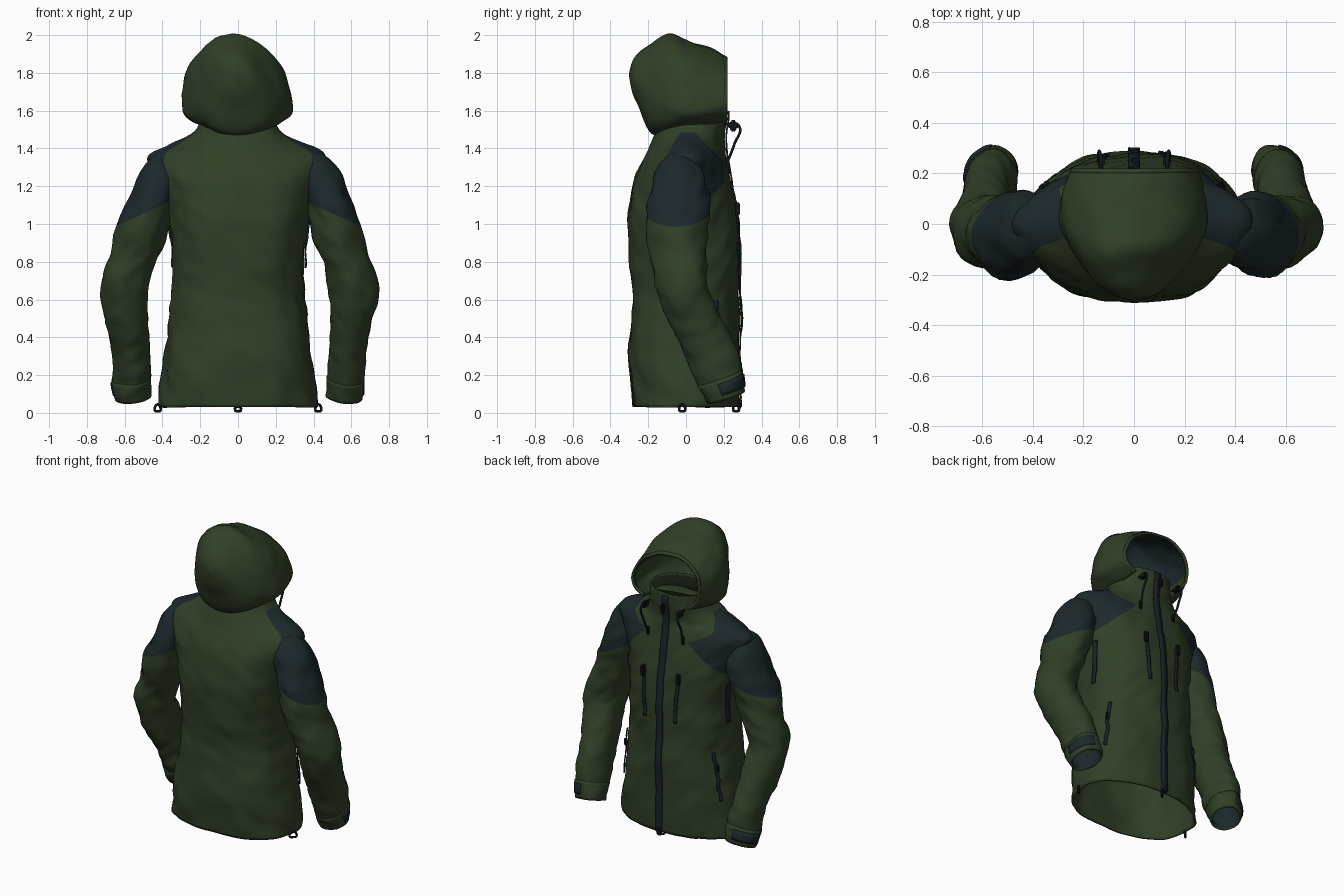
import bpy, bmesh, math
from mathutils import Vector, noise
from mathutils.bvhtree import BVHTree

if "Cube" in bpy.data.objects:
    bpy.data.objects.remove(bpy.data.objects["Cube"])


def material(name, rgb):
    m = bpy.data.materials.new(name)
    m.use_nodes = True
    m.diffuse_color = (*rgb, 1)
    m.node_tree.nodes["Principled BSDF"].inputs["Base Color"].default_value = (*rgb, 1)
    return m


GREEN = material("forest green", (0.030, 0.050, 0.020))
BLUE = material("slate blue", (0.012, 0.022, 0.025))
NAVY = material("zip navy", (0.010, 0.016, 0.021))
BLACK = material("hardware black", (0.006, 0.008, 0.009))


def spline(rows, t):
    """Catmull-Rom through rows of numbers, t from 0 to 1."""
    f = min(max(t, 0), 1) * (len(rows) - 1)
    i = min(int(f), len(rows) - 2)
    f -= i
    a, b, c, d = (rows[min(max(k, 0), len(rows) - 1)] for k in range(i - 1, i + 3))
    return [q + f * (r - p) / 2 + f * f * (2 * p - 5 * q + 4 * r - s) / 2
            + f ** 3 * (3 * q - p - 3 * r + s) / 2 for p, q, r, s in zip(a, b, c, d)]


def power(v, n):
    return math.copysign(abs(v) ** (2 / n), v)


def wrinkle(p, amp):
    return 1 + amp * noise.noise(Vector((p.x * 5, p.y * 5, p.z * 4))) \
        + amp * 0.6 * noise.noise(Vector((p.x * 9, p.y * 9, p.z * 13 + p.x * 9)))


def grid(point, rows, cols, closed=True, flip=False):
    bm = bmesh.new()
    n = cols if closed else cols + 1
    vs = [[bm.verts.new(point(i / rows, j / cols)) for j in range(n)] for i in range(rows + 1)]
    for i in range(rows):
        for j in range(cols):
            k = (j + 1) % n
            bm.faces.new((vs[i][j], vs[i][k], vs[i + 1][k], vs[i + 1][j]))
    bmesh.ops.remove_doubles(bm, verts=bm.verts[:], dist=1e-4)
    if flip:
        bmesh.ops.reverse_faces(bm, faces=bm.faces[:])
    return bm


def cut(bm, co, no):
    bmesh.ops.bisect_plane(bm, geom=bm.verts[:] + bm.edges[:] + bm.faces[:],
                           plane_co=co, plane_no=no)


def finish(bm, name, mats, thick=0, lining=0):
    me = bpy.data.meshes.new(name)
    bm.to_mesh(me)
    bm.free()
    ob = bpy.data.objects.new(name, me)
    bpy.context.collection.objects.link(ob)
    for m in mats:
        me.materials.append(m)
    if thick:
        s = ob.modifiers.new("thickness", "SOLIDIFY")
        s.thickness, s.offset, s.material_offset = thick, -1, lining
    bpy.ops.object.select_all(action="DESELECT")
    ob.select_set(True)
    bpy.context.view_layer.objects.active = ob
    bpy.ops.object.shade_smooth_by_angle(angle=math.radians(40))
    return ob


# Torso and collar: z, half width, back y, front y, squareness
TORSO = [(.03, .42, -.28, .27, 2.4), (.25, .4, -.305, .28, 2.4), (.5, .365, -.29, .28, 2.4),
         (.63, .345, -.275, .275, 2.4), (.8, .35, -.295, .28, 2.4), (1, .365, -.315, .272, 2.4),
         (1.2, .41, -.285, .24, 2.4), (1.32, .465, -.235, .215, 2.1), (1.38, .45, -.205, .205, 1.8),
         (1.43, .345, -.185, .2, 1.7), (1.48, .245, -.16, .205, 2), (1.53, .205, -.13, .215, 2.2),
         (1.61, .2, -.1, .215, 2.2)]


def torso_point(t, s):
    z, w, back, front, n = spline(TORSO, t)
    a = s * math.tau
    d = Vector((w * power(math.cos(a), n), (front - back) / 2 * power(math.sin(a), n), 0))
    c = Vector((0, (front + back) / 2, z))
    return c + d * wrinkle(c + d, .05)


# Shoulder yoke panel: bounded by slanted planes behind, in front and below
bm = grid(torso_point, 84, 96)
bounds = [(Vector((0, -.04, 1.47)), Vector((0, 1, -.6))),
          (Vector((0, .2, 1.33)), Vector((0, -1, -1))),
          (Vector((0, -.12, 0)), Vector((0, 1, 0))),
          (Vector((0, 0, 1.485)), Vector((0, 0, -1)))]
sides = {s: [(Vector((s * .14, 0, 0)), Vector((s, 0, 0))),
             (Vector((s * .15, 0, 1.33)), Vector((s * .95, 0, 1)))] for s in (1, -1)}
for co, no in bounds + sides[1] + sides[-1]:
    cut(bm, co, no)
for f in bm.faces:
    c = f.calc_center_median()
    planes = bounds + sides[1 if c.x > 0 else -1]
    f.material_index = int(all((c - co).dot(no) > 0 for co, no in planes))
SKIN = BVHTree.FromBMesh(bm)
finish(bm, "jacket_body", [GREEN, BLUE], .012)

# Sleeves: centre x, y, z, side radius, depth radius
SLEEVE = [(.37, -.01, 1.33, .075, .09), (.42, -.03, 1.25, .108, .135),
          (.472, -.04, 1.1, .118, .168), (.52, -.045, .95, .13, .16), (.57, -.035, .8, .12, .145),
          (.605, -.015, .66, .13, .135), (.595, .045, .5, .11, .13), (.58, .115, .35, .1, .13),
          (.568, .175, .2, .1, .12), (.555, .215, .08, .095, .1)]


def sleeve_point(side, scale=1):
    def point(t, s):
        x, y, z, ra, rb = spline(SLEEVE, t)
        along = Vector(spline(SLEEVE, t + .02)[:3]) - Vector(spline(SLEEVE, t - .02)[:3])
        along.normalize()
        out = Vector((1, 0, 0))
        out = (out - along * out.dot(along)).normalized()
        a = s * math.tau
        d = out * ra * math.cos(a) + along.cross(out) * rb * math.sin(a)
        c = Vector((x + side * .006, y, z))
        p = c + d * wrinkle((c + d) * 1.3 + Vector((side, 0, 0)), .14) * scale
        return Vector((p.x * side, p.y, p.z))
    return point


for side, word in ((1, "left"), (-1, "right")):
    bm = grid(sleeve_point(side), 64, 40, flip=side < 0)
    edge, tilt = Vector((side * .4, 0, 1.1)), Vector((side * .45, 0, 1))
    cut(bm, edge, tilt)
    cut(bm, (side * .35, 0, 0), (1, 0, 0))
    for f in bm.faces:
        c = f.calc_center_median()
        f.material_index = int((c - edge).dot(tilt) > 0 and abs(c.x) > .35)
    finish(bm, word + "_sleeve", [GREEN, BLUE], .012, 1)
    # Cuff band and its tab
    p = sleeve_point(side, 1.02)
    finish(grid(lambda t, s: p(.9 + t * .095, s), 6, 40, flip=side < 0),
           word + "_cuff", [GREEN], .01)
    q = sleeve_point(side, 1.07)
    finish(grid(lambda t, s: q(.915 + t * .05, -.24 + s * .27), 3, 16, False, side < 0),
           word + "_cuff_tab", [BLUE], .009)

# Hood: y, half width, top z, widest z, bottom z
HOOD = [(.22, .25, 1.885, 1.65, 1.52), (.12, .28, 1.94, 1.62, 1.5), (0, .295, 1.975, 1.61, 1.5),
        (-.1, .25, 2, 1.63, 1.48), (-.19, .185, 1.955, 1.67, 1.485),
        (-.25, .125, 1.91, 1.74, 1.62), (-.285, .07, 1.86, 1.78, 1.7), (-.303, 0, 1.79, 1.79, 1.79)]


def hood_point(t, s):
    y, w, top, mid, low = spline(HOOD, t)
    gap = math.radians(50 + 40 * min(1, max(0, (.06 - y) / .15)))
    a = -gap + s * (math.pi + 2 * gap)
    h = top - mid if math.sin(a) > 0 else mid - low
    c = Vector((-.03 * min(1, w * 8) * max(0, math.sin(a)), y, mid))
    d = Vector((w * power(math.cos(a), 2.2), 0, h * power(math.sin(a), 2.2)))
    return c + d * wrinkle(c + d, .05)


# The crown is lined in blue, the lower part in green
bm = grid(hood_point, 44, 56, False)
cut(bm, (0, 0, 1.7), (0, 0, 1))
for f in bm.faces:
    f.material_index = 0 if f.calc_center_median().z > 1.7 else 2
finish(bm, "hood", [GREEN, BLUE, GREEN], .012, 1)
# Hem round the face opening
finish(grid(lambda t, s: hood_point(t * .035, s) * 1.001, 2, 56, False), "hood_rim", [GREEN], .016)


# Strips laid on the torso
def snap(p, lift=.004):
    loc, n, _, _ = SKIN.find_nearest(p)
    return loc + n * lift, n


def strip(name, a, b, width, mat, steps=24):
    a, b = Vector(a), Vector(b)

    def point(t, s):
        c, n = snap(a.lerp(b, t))
        return c + n.cross(b - a).normalized() * width * (s - .5)
    return finish(grid(point, steps, 2, False), name, [mat], .008)


def box(name, p, size, mat):
    bm = bmesh.new()
    bmesh.ops.create_cube(bm, size=1)
    for v in bm.verts:
        v.co = Vector(p) + Vector([a * b for a, b in zip(v.co, size)])
    bmesh.ops.bevel(bm, geom=bm.edges[:], offset=min(size) * .25, segments=2, affect="EDGES")
    return finish(bm, name, [mat])


def cord(name, pts, radius, mat, loop=False):
    cu = bpy.data.curves.new(name, "CURVE")
    cu.dimensions, cu.bevel_depth, cu.bevel_resolution = "3D", radius, 2
    cu.use_fill_caps = True
    sp = cu.splines.new("BEZIER")
    sp.bezier_points.add(len(pts) - 1)
    for bp, p in zip(sp.bezier_points, pts):
        bp.co = p
        bp.handle_left_type = bp.handle_right_type = "AUTO"
    sp.use_cyclic_u = loop
    cu.materials.append(mat)
    bpy.context.collection.objects.link(bpy.data.objects.new(name, cu))


def hem_loop(name, x, y):
    r = .015
    cord(name, [(x - r, y - r, .015), (x, y, .008), (x + r, y + r, .015), (x, y, .045)],
         .007, BLACK, True)


strip("front_zip", (0, .3, .03), (0, .24, 1.6), .045, NAVY, 60)
box("front_zip_pull", (0, .25, 1.52), (.025, .03, .06), BLACK)
box("front_zip_stop", (0, .285, .05), (.03, .025, .05), BLACK)
hem_loop("front_hem_loop", 0, .265)

for side, word in ((1, "left"), (-1, "right")):
    strip(word + "_chest_zip", (side * .11, .3, .79), (side * .13, .28, 1.12), .022, NAVY)
    top, _ = snap(Vector((side * .13, .28, 1.08)), .015)
    box(word + "_chest_zip_pull", top, (.028, .025, .07), BLACK)
    strip(word + "_pocket_zip", (side * .39, .17, .29), (side * .35, .18, .6), .02, NAVY)
    tag, _ = snap(Vector((side * .37, .175, .5)), .012)
    box(word + "_pocket_pull", tag, (.02, .02, .05), BLACK)
    strip(word + "_underarm_zip", (side * .36, .04, .77), (side * .38, .08, 1.05), .03, NAVY)
    hem_loop(word + "_hem_loop", side * .425, -.02)
    # Hood drawcord with toggles
    cord(word + "_drawcord", [(side * .13, .2, 1.53), (side * .135, .28, 1.52),
                              (side * .14, .255, 1.42), (side * .13, .22, 1.33)], .007, BLACK)
    box(word + "_cord_lock", (side * .13, .25, 1.52), (.03, .05, .04), BLACK)
    box(word + "_cord_end", (side * .13, .22, 1.33), (.02, .02, .055), BLACK)
